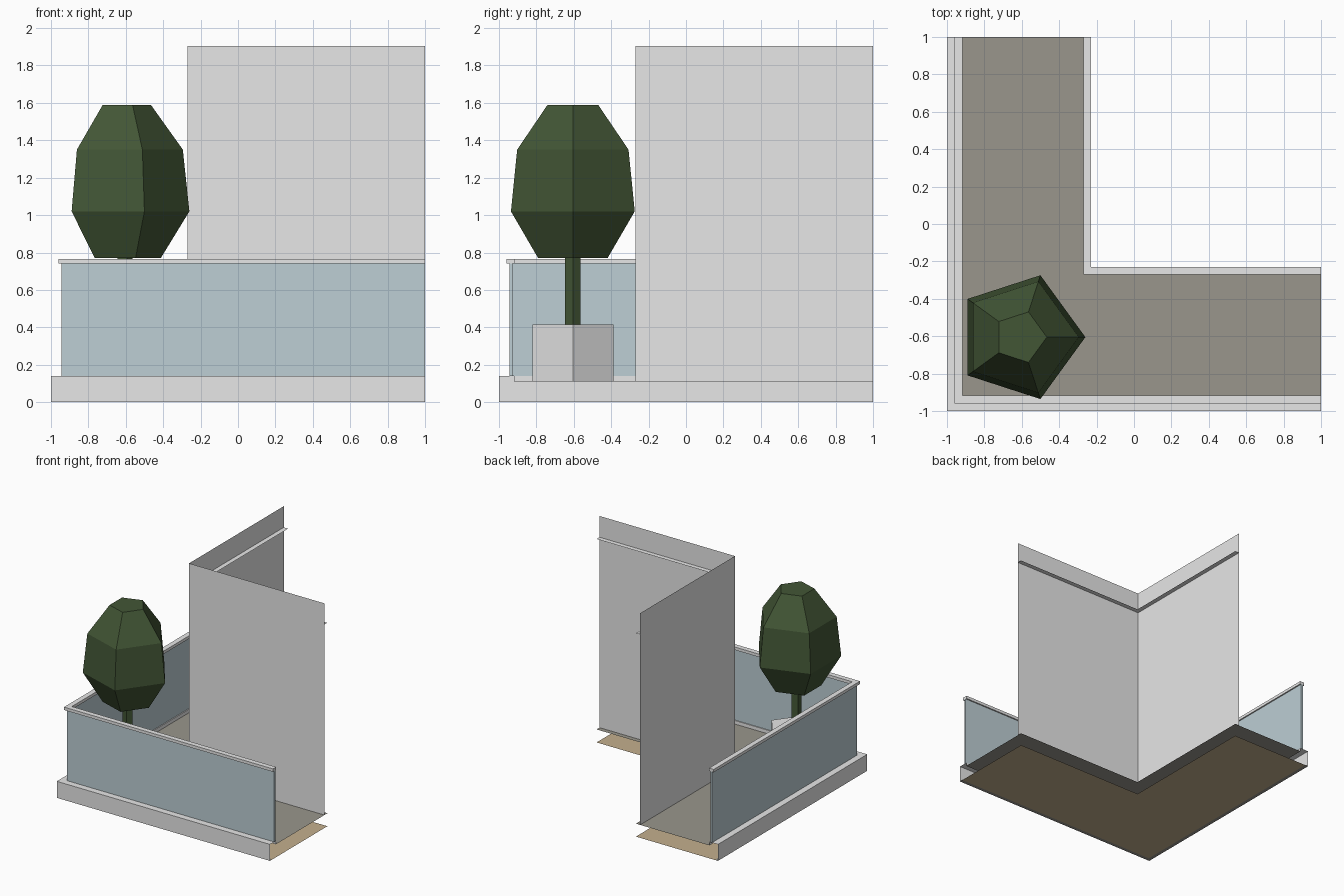
import bpy, bmesh, math

if "Cube" in bpy.data.objects:
    bpy.data.objects.remove(bpy.data.objects["Cube"])


def material(name, rgb):
    m = bpy.data.materials.new(name)
    m.use_nodes = True
    m.diffuse_color = (*rgb, 1)
    m.node_tree.nodes["Principled BSDF"].inputs["Base Color"].default_value = (*rgb, 1)
    return m


GREY = material("light grey", (0.8, 0.8, 0.8))
GLASS = material("blue grey glass", (0.51, 0.62, 0.66))
PAVING = material("taupe paving", (0.32, 0.305, 0.265))
SOFFIT = material("tan soffit", (0.55, 0.43, 0.27))
LEAF = material("dark green", (0.055, 0.093, 0.036))

INNER = -0.27     # building wall line
LEDGE = -0.23     # inner edge of ledges
TREE = (-0.608, -0.605)


def finish(name, bm, mat):
    bmesh.ops.recalc_face_normals(bm, faces=bm.faces)
    mesh = bpy.data.meshes.new(name)
    bm.to_mesh(mesh)
    bm.free()
    mesh.materials.append(mat)
    ob = bpy.data.objects.new(name, mesh)
    bpy.context.collection.objects.link(ob)
    return ob


def l_sweep(name, profile, mat, closed=False):
    """Sweep (offset, height) points along the L, mitred at the corner, ends open.
    The offset is the distance line shared by x and y."""
    bm = bmesh.new()
    rows = [[bm.verts.new(p) for p in ((1, d, z), (d, d, z), (d, 1, z))]
            for d, z in profile]
    pairs = list(zip(rows, rows[1:]))
    if closed:
        pairs.append((rows[-1], rows[0]))
    for a, b in pairs:
        for i in range(2):
            bm.faces.new((a[i], a[i + 1], b[i + 1], b[i]))
    if closed:
        for i in (0, 2):
            bm.faces.new([r[i] for r in rows])
    return finish(name, bm, mat)


def box_profile(d0, d1, z0, z1):
    return [(d0, z0), (d1, z0), (d1, z1), (d0, z1)]


def lathe(name, rings, mat, sides=5):
    """Stack of faceted rings (radius, height) around the tree axis."""
    bm = bmesh.new()
    loops = []
    for r, z in rings:
        angles = [math.tau * i / sides for i in range(sides)]
        loops.append([bm.verts.new((TREE[0] + r * math.cos(a),
                                    TREE[1] + r * math.sin(a), z)) for a in angles])
    for a, b in zip(loops, loops[1:]):
        for i in range(sides):
            j = (i + 1) % sides
            bm.faces.new((a[i], a[j], b[j], b[i]))
    bm.faces.new(loops[0])
    bm.faces.new(loops[-1])
    return finish(name, bm, mat)


# Terrace slab: paving, soffit and the edge band, hollow between
l_sweep("terrace_floor", [(-0.92, 0.11), (LEDGE, 0.11)], PAVING)
l_sweep("soffit", [(-0.97, 0), (LEDGE, 0)], SOFFIT)
l_sweep("soffit_lip", [(-1, 0), (-0.97, 0)], PAVING)
l_sweep("edge_band", [(-1, 0), (-1, 0.14), (-0.92, 0.14), (-0.92, 0.11)], GREY)

# Glass balustrade with handrail
l_sweep("glass_balustrade", box_profile(-0.945, -0.928, 0.14, 0.742), GLASS, True)
l_sweep("handrail", box_profile(-0.96, -0.917, 0.74, 0.765), GREY, True)

# Building wall with the ledge on its inner side
l_sweep("building_wall", [(INNER, 0.11), (INNER, 1.905)], GREY)
l_sweep("wall_ledge", [(INNER, 1.725), (LEDGE, 1.725)], GREY)

# Planter and tree
lathe("planter", [(0.228, 0.11), (0.228, 0.415)], GREY)
lathe("tree_trunk", [(0.044, 0.4), (0.044, 0.78)], LEAF)
lathe("tree_crown", [(0.195, 0.77), (0.348, 1.02), (0.313, 1.35), (0.142, 1.59)], LEAF)
